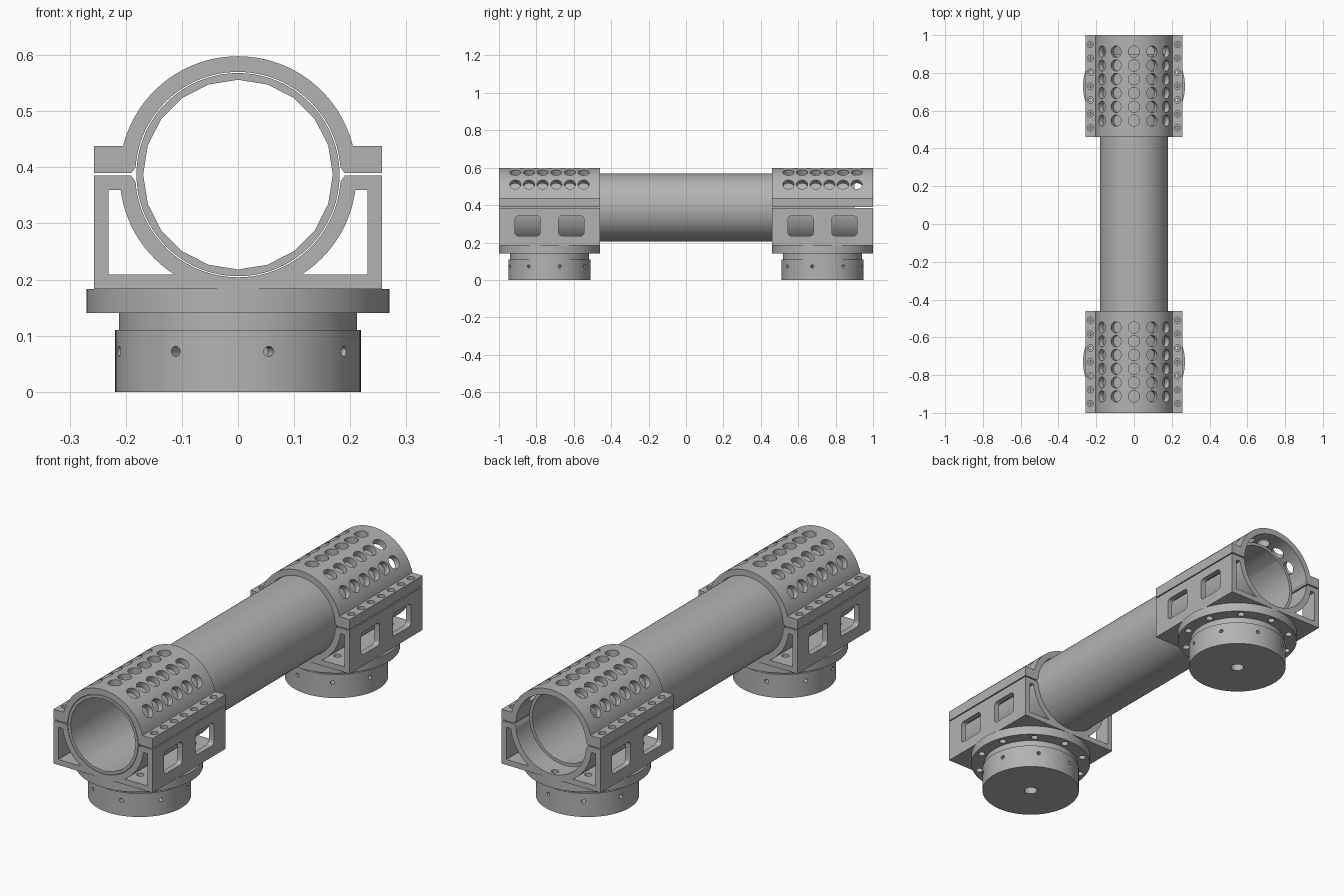
import bpy, bmesh
from math import sin, cos, radians
from mathutils import Matrix, Vector

AXIS_Z = 0.387          # height of the tube centre line
MID_Y = -0.73           # centre of the front mount, mirrored to the back
FRONT, REAR = -1.0, -0.46

if "Cube" in bpy.data.objects:
    bpy.data.objects.remove(bpy.data.objects["Cube"])

metal = bpy.data.materials.new("grey_metal")
metal.use_nodes = True
grey = (0.45, 0.45, 0.45, 1)
metal.diffuse_color = grey
metal.node_tree.nodes["Principled BSDF"].inputs["Base Color"].default_value = grey


def make(name, bm):
    bmesh.ops.recalc_face_normals(bm, faces=bm.faces)
    mesh = bpy.data.meshes.new(name)
    bm.to_mesh(mesh)
    bm.free()
    mesh.materials.append(metal)
    obj = bpy.data.objects.new(name, mesh)
    bpy.context.scene.collection.objects.link(obj)
    return obj


def arc(radius, start, end, steps):
    """Points in x, z around the tube centre line, angles in degrees."""
    angles = [radians(start + (end - start) * i / steps) for i in range(steps + 1)]
    return [(radius * cos(a), AXIS_Z + radius * sin(a)) for a in angles]


def extrude(bm, points, y0, y1):
    face = bm.faces.new([bm.verts.new((x, y0, z)) for x, z in points])
    new = bmesh.ops.extrude_face_region(bm, geom=[face])["geom"]
    moved = [v for v in new if isinstance(v, bmesh.types.BMVert)]
    bmesh.ops.translate(bm, verts=moved, vec=(0, y1 - y0, 0))


def rod(bm, start, end, radius, sides=24):
    start, end = Vector(start), Vector(end)
    turn = (end - start).to_track_quat("Z", "Y").to_matrix().to_4x4()
    bmesh.ops.create_cone(bm, cap_ends=True, segments=sides, radius1=radius,
                          radius2=radius, depth=(end - start).length,
                          matrix=Matrix.Translation((start + end) / 2) @ turn)


def finish(obj, cutters=(), mirrored=True):
    """Cut the openings, copy to the other end, then smooth the round faces."""
    bpy.ops.object.select_all(action="DESELECT")
    bpy.context.view_layer.objects.active = obj
    obj.select_set(True)
    for bm in cutters:
        cutter = make("cutter", bm)
        cutter.hide_render = True
        mod = obj.modifiers.new("cut", "BOOLEAN")
        mod.operation, mod.solver, mod.object = "DIFFERENCE", "EXACT", cutter
        bpy.ops.object.modifier_apply(modifier=mod.name)
        bpy.data.objects.remove(cutter)
    if mirrored:
        mod = obj.modifiers.new("other_end", "MIRROR")
        mod.use_axis = (False, True, False)
        mod.use_mirror_merge = False
        bpy.ops.object.modifier_apply(modifier=mod.name)
    bpy.ops.object.shade_smooth_by_angle(angle=radians(30))


bolt_rows = [MID_Y + 0.0735 * (i - 3) for i in range(7)]


def bolt_holes(radius, z0, z1):
    bm = bmesh.new()
    for x in (-0.231, 0.231):
        for y in bolt_rows:
            rod(bm, (x, y, z0), (x, y, z1), radius, 16)
    return bm


def plate_holes():
    """Ring of bolt holes and the centre hole, shared by base and saddle."""
    bm = bmesh.new()
    for i in range(10):
        a = radians(18 + 36 * i)
        x, y = 0.24 * cos(a), MID_Y + 0.24 * sin(a)
        rod(bm, (x, y, 0.12), (x, y, 0.216), 0.016, 16)
    rod(bm, (0, MID_Y, -0.05), (0, MID_Y, 0.216), 0.029)
    return bm


# Main tube: smooth outside, faceted bore, set back at the rear end
bm = bmesh.new()
extrude(bm, arc(0.181, 0, 357, 119), FRONT, 0.9)
tube = make("main_tube", bm)
bore = bmesh.new()
extrude(bore, arc(0.169, 0, 342, 19), FRONT - 0.1, 1.0)
finish(tube, [bore], mirrored=False)

# Clamp cap: half ring with bolting ears
ear, top, under = 0.257, 0.438, 0.39
points = [(ear, under), (ear, top)] + arc(0.211, 14, 166, 48)
points += [(-ear, top), (-ear, under), (-0.19, under)]
points += arc(0.183, 176, 4, 48) + [(0.19, under)]
bm = bmesh.new()
extrude(bm, points, FRONT, REAR)
cap = make("clamp_caps", bm)
vents = bmesh.new()
for row in range(-2, 3):
    a = radians(27 * row)
    for col in range(6):
        y = MID_Y + 0.073 * (col - 2.5)
        ends = [(r * sin(a), y, AXIS_Z + r * cos(a)) for r in (0.15, 0.25)]
        rod(vents, ends[0], ends[1], 0.03)
finish(cap, [vents, bolt_holes(0.017, 0.408, 0.46), bolt_holes(0.008, 0.37, 0.42)])

# Saddle: square cradle below the tube with hollow corners
foot, rim = 0.183, 0.385
points = [(-ear, foot), (ear, foot), (ear, rim), (0.19, rim)]
points += arc(0.183, -4, -176, 48) + [(-0.19, rim), (-ear, rim)]
bm = bmesh.new()
extrude(bm, points, FRONT, REAR)
saddle = make("saddles", bm)
hollows, windows = bmesh.new(), bmesh.new()
for side in (-1, 1):
    corner = [(0.231, 0.209), (0.231, 0.36)] + arc(0.211, -7.4, -57.5, 20)
    extrude(hollows, [(side * x, z) for x, z in corner], FRONT - 0.1, REAR + 0.1)
    for shift in (-0.117, 0.117):
        place = Matrix.Translation((side * 0.245, MID_Y + shift, 0.289))
        size = Matrix.Diagonal((0.05, 0.135, 0.107, 1))
        verts = bmesh.ops.create_cube(windows, size=1, matrix=place @ size)["verts"]
        edges = {e for v in verts for e in v.link_edges
                 if abs(e.verts[0].co.x - e.verts[1].co.x) > 0.01}
        bmesh.ops.bevel(windows, geom=list(edges), offset=0.018, segments=5,
                        profile=0.5, affect="EDGES")
finish(saddle, [hollows, windows, plate_holes(), bolt_holes(0.008, 0.35, 0.4)])

# Round base: flange, neck and drum turned from one profile
bm = bmesh.new()
outline = [(0, 0), (0.219, 0), (0.219, 0.11), (0.212, 0.11),
           (0.212, 0.14), (0.27, 0.14), (0.27, foot), (0, foot)]
verts = [bm.verts.new((r, MID_Y, z)) for r, z in outline]
edges = [bm.edges.new(pair) for pair in zip(verts, verts[1:])]
bmesh.ops.spin(bm, geom=verts + edges, cent=(0, MID_Y, 0), axis=(0, 0, 1),
               angle=radians(360), steps=96)
bmesh.ops.remove_doubles(bm, verts=bm.verts, dist=0.0001)
base = make("round_bases", bm)
set_screws = bmesh.new()
for i in range(8):
    a = radians(14.5 + 45 * i)
    ends = [(r * cos(a), MID_Y + r * sin(a), 0.072) for r in (0.18, 0.24)]
    rod(set_screws, ends[0], ends[1], 0.009, 16)
finish(base, [plate_holes(), set_screws])
